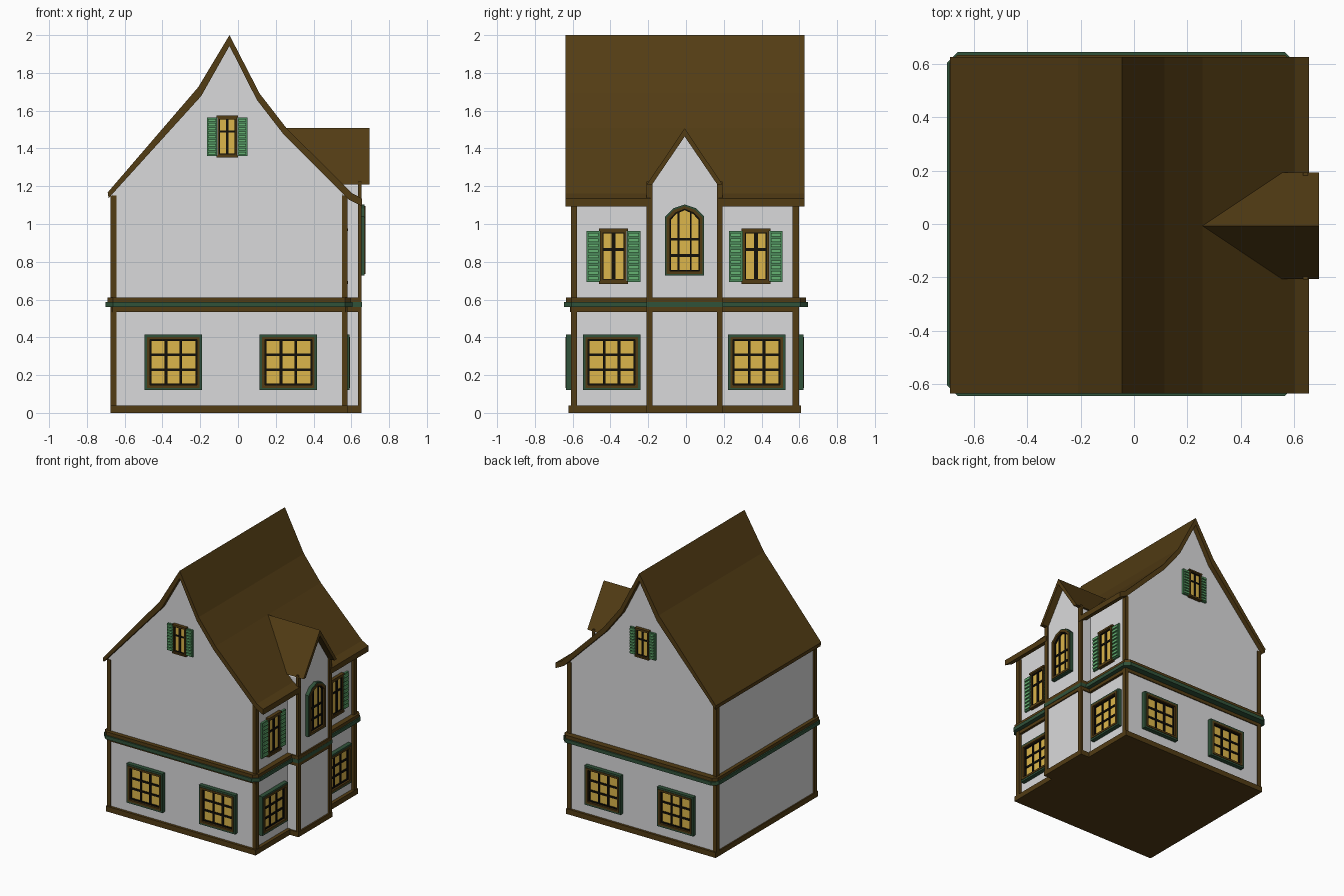
import bpy, bmesh
from mathutils import Matrix, Vector

if "Cube" in bpy.data.objects:
    bpy.data.objects.remove(bpy.data.objects["Cube"])

# Flat colours
COLS = {"wall_plaster": (0.70, 0.70, 0.71), "brown_timber": (0.085, 0.045, 0.007),
        "window_yellow": (0.72, 0.47, 0.07), "mullion_black": (0.006, 0.005, 0.003),
        "dark_green": (0.03, 0.085, 0.042), "shutter_green": (0.07, 0.25, 0.10),
        "slat_green": (0.13, 0.45, 0.17)}
MATS = []
for n, c in COLS.items():
    m = bpy.data.materials.new(n)
    m.diffuse_color = (*c, 1)
    m.use_nodes = True
    m.node_tree.nodes["Principled BSDF"].inputs["Base Color"].default_value = m.diffuse_color
    MATS.append(m)
WALL, BROWN, YEL, BLACK, DARK, SHUT, SLAT = range(7)
CY = -0.007                                   # house centre line in y


class Part:
    """Collects prisms in local (u, out, up) axes, then makes one object."""
    def __init__(self, name, matrix=Matrix()):
        self.name, self.mat, self.bm = name, matrix, bmesh.new()

    def face(self, vs, mi):
        self.bm.faces.new(vs).material_index = mi

    def prism(self, pts, d0, d1, mi):
        a, b = ([self.bm.verts.new((u, d, v)) for u, v in pts] for d in (d0, d1))
        n = len(pts)
        self.face(a, mi)
        self.face(b[::-1], mi)
        for i in range(n):
            j = (i + 1) % n
            self.face((a[i], b[i], b[j], a[j]), mi)

    def ring(self, outer, inner, d0, d1, mi):
        n = len(outer)
        L = [[self.bm.verts.new((u, d, v)) for u, v in p]
             for p, d in ((outer, d0), (outer, d1), (inner, d1), (inner, d0))]
        for k in range(4):
            p, q = L[k], L[(k + 1) % 4]
            for i in range(n):
                j = (i + 1) % n
                self.face((p[i], q[i], q[j], p[j]), mi)

    def box(self, u0, u1, d0, d1, v0, v1, mi):
        self.prism([(u0, v0), (u1, v0), (u1, v1), (u0, v1)], d0, d1, mi)

    def done(self):
        bm = self.bm
        bmesh.ops.recalc_face_normals(bm, faces=bm.faces)
        bm.transform(self.mat)
        bmesh.ops.recalc_face_normals(bm, faces=bm.faces)
        me = bpy.data.meshes.new(self.name)
        bm.to_mesh(me)
        bm.free()
        for m in MATS:
            me.materials.append(m)
        o = bpy.data.objects.new(self.name, me)
        bpy.context.collection.objects.link(o)


def frame(u, out, org, up=(0, 0, 1)):
    m = Matrix((u, out, up)).transposed().to_4x4()
    m.translation = Vector(org)
    return m


def wall(side, pos, z):
    """Local frame on a wall: pos runs along x (gables) or y (right side)."""
    if side == "front":
        return frame((1, 0, 0), (0, -1, 0), (pos, -0.603, z))
    if side == "back":
        return frame((-1, 0, 0), (0, 1, 0), (pos, 0.59, z))
    return frame((0, 1, 0), (1, 0, 0), (0.557, pos, z))


def rect(a, h):
    return [(-a, -h), (a, -h), (a, h), (-a, h)]


# Main roof: side segments reach the eave, the middle one stops inside the bay
outer = [(-0.69, 1.167), (-0.21, 1.725), (-0.045, 2.0), (0.115, 1.69),
         (0.257, 1.507), (0.605, 1.162), (0.657, 1.135)]
inner = [(-0.685, 1.137), (-0.195, 1.677), (-0.045, 1.943), (0.1, 1.657),
         (0.24, 1.476), (0.59, 1.127), (0.657, 1.093)]
p = Part("main_roof")
p.prism(outer + inner[::-1], -0.637, CY - 0.18, BROWN)
p.prism(outer[:-1] + inner[-2::-1], CY - 0.18, CY + 0.18, BROWN)
p.prism(outer + inner[::-1], CY + 0.18, 0.627, BROWN)
p.done()

# House body up to the middle of the roof thickness
mid = [((a[0] + b[0]) / 2, (a[1] + b[1]) / 2) for a, b in zip(outer, inner)][1:-2]
p = Part("house_walls")
p.prism([(-0.665, 0.02), (-0.665, 1.172)] + mid + [(0.557, 1.185), (0.557, 0.02)],
        -0.603, 0.59, WALL)
p.done()

# Bay wall and its gable roof
X = frame((0, 1, 0), (1, 0, 0), (0, CY, 0))
p = Part("bay_wall", X)
p.prism([(-0.192, 0.02), (0.192, 0.02), (0.192, 1.2), (0, 1.48), (-0.192, 1.2)], 0.5, 0.643, WALL)
p.done()
p = Part("bay_roof", X)
p.prism([(-0.2, 1.21), (0, 1.507), (0.2, 1.21), (0.172, 1.21), (0, 1.463), (-0.172, 1.21)],
        0.255, 0.695, BROWN)
p.done()

# Corner posts
p = Part("corner_posts")
for y0, y1 in ((-0.61, -0.577), (0.564, 0.597)):
    p.box(-0.675, -0.643, y0, y1, 0, 1.15, BROWN)
    p.box(0.55, 0.58, y0, y1, 0, 1.15, BROWN)
for s in (-1, 1):
    a, b = sorted((CY + s * 0.17, CY + s * 0.201))
    p.box(0.635, 0.653, a, b, 0, 1.225, BROWN)
p.done()

# Base board, also the underside
p = Part("base_board")
p.box(-0.675, 0.583, -0.622, 0.608, 0, 0.04, BROWN)
p.box(0.5, 0.655, CY - 0.203, CY + 0.203, 0, 0.038, BROWN)
p.done()

# Floor belt in three layers with chamfered corners
p = Part("floor_belt", frame((1, 0, 0), (0, 0, 1), (0, 0, 0), (0, 1, 0)))
for z0, z1, e, mi, c in ((0.535, 0.562, 0.0, BROWN, 0.005), (0.56, 0.587, 0.032, DARK, 0.04),
                         (0.585, 0.612, 0.022, BROWN, 0.03)):
    x0, x1, y0, y1 = -0.67 - e, 0.575 + e, -0.613 - e, 0.613 + e
    if mi == BROWN and e == 0:
        y1 = 0.597
    p.prism([(x0 + c, y0), (x1 - c, y0), (x1, y0 + c), (x1, y1 - c),
             (x1 - c, y1), (x0 + c, y1), (x0, y1 - c), (x0, y0 + c)], z0, z1, mi)
    k = 0.2 + e * 0.1
    p.prism([(0.5, CY - k), (0.652 + e * 0.1, CY - k), (0.652 + e * 0.1, CY + k), (0.5, CY + k)],
            z0, z1, mi)
p.done()


# Nine-pane ground floor windows
def grid_window(name, m):
    w = Part(name, m)
    R = lambda t: rect(0.152 - t, 0.148 - t)
    w.ring(R(0), R(0.013), 0, 0.032, DARK)
    w.ring(R(0.013), R(0.028), 0, 0.036, BROWN)
    w.ring(R(0.028), R(0.036), 0, 0.022, BLACK)
    w.prism(R(0.03), 0, 0.012, YEL)
    for s in (-0.039, 0.039):
        w.box(s - 0.007, s + 0.007, 0, 0.02, -0.115, 0.115, BLACK)
        w.box(-0.12, 0.12, 0, 0.019, s - 0.007, s + 0.007, BLACK)
    w.done()


for side in ("front", "back"):
    for i, x in enumerate((-0.342, 0.267)):
        grid_window(f"{side}_ground_window_{i + 1}", wall(side, x, 0.268))
for i, y in enumerate((-0.394, 0.374)):
    grid_window(f"right_ground_window_{i + 1}", wall("right", y, 0.268))


# Shuttered windows
def shutter_window(name, m, k):
    w = Part(name, m @ Matrix.Diagonal((k, 1, k, 1)))
    w.ring(rect(0.07, 0.138), rect(0.058, 0.125), 0, 0.022, BROWN)
    w.ring(rect(0.058, 0.125), rect(0.052, 0.12), 0, 0.018, BLACK)
    w.prism(rect(0.056, 0.124), 0, 0.01, YEL)
    w.box(-0.01, 0.01, 0, 0.017, -0.122, 0.122, BLACK)
    w.box(-0.055, 0.055, 0, 0.016, 0.028, 0.042, BLACK)
    for v in (-0.14, 0.14):                    # sill and lintel
        w.box(-0.077, 0.077, 0, 0.026, v - 0.007, v + 0.007, BROWN)
    for s in (-1, 1):
        c = s * 0.107
        w.box(c - 0.035, c + 0.035, 0, 0.014, -0.137, 0.133, SHUT)
        for j in range(9):
            v = -0.118 + j * 0.029
            w.box(c - 0.027, c + 0.027, 0, 0.023, v - 0.009, v + 0.009, SLAT)
    w.done()


for side in ("front", "back"):
    shutter_window(f"{side}_attic_window", wall(side, -0.057, 1.463), 0.75)
for i, y in enumerate((-0.384, 0.37)):
    shutter_window(f"right_upper_window_{i + 1}", wall("right", y, 0.83), 1.0)


# Arched bay window
def arch(t):
    a, b = 0.103 - t, 0.06 - t * 0.5
    return [(-a, 0.727 + t), (a, 0.727 + t), (a, 1.04 - t * 0.6), (b, 1.083 - t),
            (0, 1.103 - t), (-b, 1.083 - t), (-a, 1.04 - t * 0.6)]


p = Part("bay_arched_window", frame((0, 1, 0), (1, 0, 0), (0.643, CY, 0)))
p.ring(arch(0), arch(0.008), 0, 0.028, DARK)
p.ring(arch(0.008), arch(0.024), 0, 0.033, BROWN)
p.ring(arch(0.024), arch(0.03), 0, 0.02, BLACK)
p.prism(arch(0.026), 0, 0.01, YEL)
for u in (-0.032, 0.032):
    p.box(u - 0.005, u + 0.005, 0, 0.018, 0.752, 1.064, BLACK)
for v in (0.833, 0.92):
    p.box(-0.076, 0.076, 0, 0.017, v - 0.007, v + 0.007, BLACK)
p.done()
